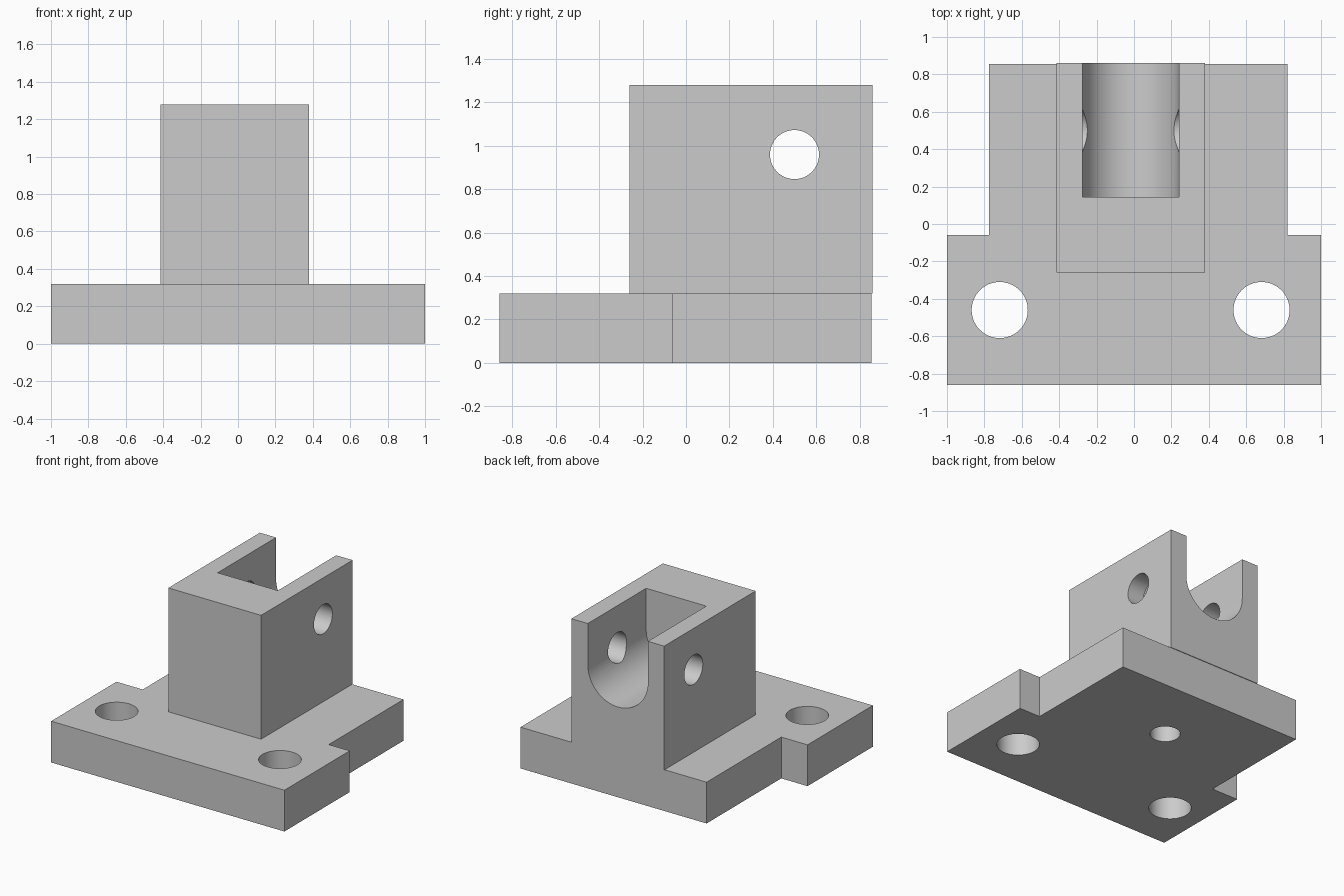
import bpy
import bmesh
import math
from mathutils import Matrix

cube = bpy.data.objects.get("Cube")
if cube:
    bpy.data.objects.remove(cube, do_unlink=True)

grey = bpy.data.materials.new("plain_grey")
grey.use_nodes = True
colour = (0.6, 0.6, 0.6, 1)
grey.diffuse_color = colour
grey.node_tree.nodes["Principled BSDF"].inputs["Base Color"].default_value = colour

MID = -0.018          # centre line of the block
PLATE_TOP = 0.32
PIN_Y, PIN_Z = 0.5, 0.96


def add_object(name, bm):
    bmesh.ops.recalc_face_normals(bm, faces=bm.faces)
    mesh = bpy.data.meshes.new(name)
    bm.to_mesh(mesh)
    bm.free()
    mesh.materials.append(grey)
    obj = bpy.data.objects.new(name, mesh)
    bpy.context.collection.objects.link(obj)
    return obj


def extrude_profile(name, points, direction):
    """Extrude a closed outline of 3D points along a vector."""
    bm = bmesh.new()
    face = bm.faces.new([bm.verts.new(p) for p in points])
    out = bmesh.ops.extrude_face_region(bm, geom=[face])
    moved = [v for v in out["geom"] if isinstance(v, bmesh.types.BMVert)]
    bmesh.ops.translate(bm, vec=direction, verts=moved)
    return add_object(name, bm)


def cylinder(name, centre, radius, depth, axis="Z"):
    bm = bmesh.new()
    turn = Matrix.Rotation(math.pi / 2, 4, "Y") if axis == "X" else Matrix()
    bmesh.ops.create_cone(bm, cap_ends=True, segments=64, radius1=radius,
                          radius2=radius, depth=depth,
                          matrix=Matrix.Translation(centre) @ turn)
    return add_object(name, bm)


def cut(obj, cutters):
    bpy.context.view_layer.objects.active = obj
    for cutter in cutters:
        cutter.hide_render = True
        mod = obj.modifiers.new("cut", "BOOLEAN")
        mod.operation = "DIFFERENCE"
        mod.solver = "EXACT"
        mod.object = cutter
        bpy.ops.object.modifier_apply(modifier=mod.name)


# T-shaped base plate
outline = [(-1, -0.86), (1, -0.86), (1, -0.06), (0.82, -0.06),
           (0.82, 0.855), (-0.775, 0.855), (-0.775, -0.06), (-1, -0.06)]
base = extrude_profile("base_plate", [(x, y, 0) for x, y in outline],
                       (0, 0, PLATE_TOP))

# Upright block
left, right = -0.415, 0.38
block = extrude_profile(
    "upright_block",
    [(left, -0.26, PLATE_TOP), (right, -0.26, PLATE_TOP),
     (right, 0.86, PLATE_TOP), (left, 0.86, PLATE_TOP)],
    (0, 0, 0.96))

# Round-bottomed slot, open at the top and back
radius = 0.258
arc = [math.pi * (1 + i / 32) for i in range(33)]
u_shape = [(MID + radius * math.cos(a), 0.145, PIN_Z + radius * math.sin(a))
           for a in arc]
u_shape += [(MID + radius, 0.145, 1.6), (MID - radius, 0.145, 1.6)]
slot = extrude_profile("slot_cutter", u_shape, (0, 1, 0))

# Holes: cross pin, blind hole from below, two mounting holes
pin = cylinder("pin_hole_cutter", (MID, PIN_Y, PIN_Z), 0.113, 2, "X")
blind = cylinder("blind_hole_cutter", (MID, 0.32, 0), 0.107, 1.0)
mounts = [cylinder("mounting_hole_cutter", (MID + side * 0.7, -0.46, 0.15), 0.15, 1)
          for side in (-1, 1)]

cut(base, [blind] + mounts)
cut(block, [slot, pin, blind])
for cutter in [slot, pin, blind] + mounts:
    bpy.data.objects.remove(cutter, do_unlink=True)

# Smooth the bores, keep the edges sharp
bpy.ops.object.select_all(action="DESELECT")
for obj in (base, block):
    obj.select_set(True)
bpy.context.view_layer.objects.active = base
bpy.ops.object.shade_smooth_by_angle(angle=math.radians(30))
